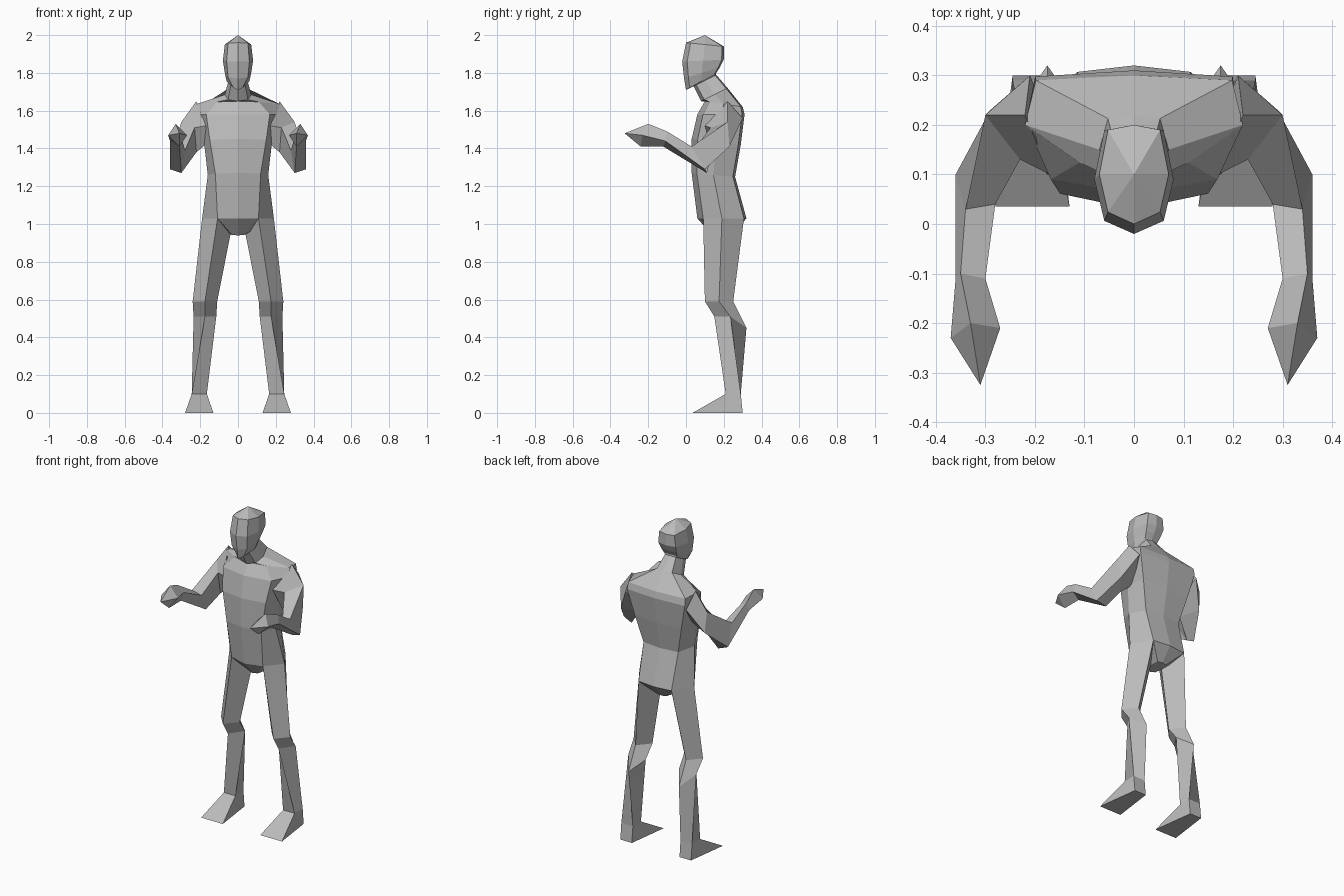
import bpy
import bmesh
from mathutils import Vector

default_cube = bpy.data.objects.get("Cube")
if default_cube:
    bpy.data.objects.remove(default_cube, do_unlink=True)


def make_material(name, colour):
    material = bpy.data.materials.new(name)
    material.use_nodes = True
    material.diffuse_color = colour
    shader = material.node_tree.nodes["Principled BSDF"]
    shader.inputs["Base Color"].default_value = colour
    return material


grey = make_material("plain grey", (0.5, 0.5, 0.5, 1))


def loft(name, rings):
    """Skin a closed flat-shaded shell over rings; a one-point ring is a tip."""
    mesh = bpy.data.meshes.new(name)
    bm = bmesh.new()
    loops = [[bm.verts.new(point) for point in ring] for ring in rings]
    for lower, upper in zip(loops, loops[1:]):
        count = len(lower)
        for i in range(count):
            j = (i + 1) % count
            if len(upper) == 1:
                bm.faces.new((lower[i], lower[j], upper[0]))
            else:
                bm.faces.new((lower[i], lower[j], upper[j], upper[i]))
    for end in (loops[0], loops[-1]):
        if len(end) > 2:
            bm.faces.new(end)
    bmesh.ops.recalc_face_normals(bm, faces=bm.faces)
    bm.to_mesh(mesh)
    bm.free()
    mesh.materials.append(grey)
    part = bpy.data.objects.new(name, mesh)
    bpy.context.scene.collection.objects.link(part)


def mirrored(point):
    return Vector((-point.x, point.y, point.z))


def pair(name, rings):
    """Make the left part and its mirrored right twin."""
    loft("left_" + name, rings)
    loft("right_" + name, [[mirrored(point) for point in ring] for ring in rings])


def body_section(front, back, width, front_panel=0.75, back_panel=0.75):
    """Eight-sided ring between front and back (y, z) points of the profile."""
    start, end = Vector((0, *front)), Vector((0, *back))
    across = Vector((width, 0, 0))
    half = [
        start,
        start.lerp(end, 0.12) + across * front_panel,
        start.lerp(end, 0.5) + across,
        start.lerp(end, 0.95) + across * back_panel,
        end,
    ]
    return half + [mirrored(point) for point in reversed(half[1:-1])]


def limb_section(centre, across, up):
    """Four-sided ring spanned by two half diagonals."""
    centre, across, up = Vector(centre), Vector(across), Vector(up)
    return [centre + up, centre - across, centre - up, centre + across]


def leg_section(x, z, front, back, width, drop=0):
    """Diamond ring whose back corner sits lower by drop."""
    middle = (front + back) / 2
    return [
        Vector((x, front, z)),
        Vector((x + width, middle, z)),
        Vector((x, back, z - drop)),
        Vector((x - width, middle, z)),
    ]


def foot_section(x, z, front, back, front_width, back_width):
    """Four-sided ring with separate toe and heel widths."""
    return [
        Vector((x - front_width, front, z)),
        Vector((x + front_width, front, z)),
        Vector((x + back_width, back, z)),
        Vector((x - back_width, back, z)),
    ]


# Rings shared between neighbouring parts
crotch = body_section((0.14, 0.94), (0.25, 0.95), 0.04)
hips = body_section((0.06, 1.03), (0.32, 1.03), 0.19, front_panel=0.57, back_panel=0.6)
neck_base = body_section((0.08, 1.65), (0.22, 1.72), 0.07)
ankle = foot_section(0.205, 0.1, 0.21, 0.29, 0.04, 0.04)

# Torso from crotch to collar
loft("torso", [
    crotch,
    hips,
    body_section((0.03, 1.27), (0.26, 1.25), 0.16),
    body_section((0.03, 1.45), (0.29, 1.42), 0.18, front_panel=0.83, back_panel=0.9),
    body_section((0.06, 1.58), (0.31, 1.58), 0.21, front_panel=0.8, back_panel=0.95),
    body_section((0.1, 1.65), (0.3, 1.62), 0.22, front_panel=0.5, back_panel=0.9),
    neck_base,
])

# Neck and faceted head
loft("head", [
    neck_base,
    body_section((0.04, 1.73), (0.16, 1.79), 0.05),
    body_section((0, 1.71), (0.16, 1.8), 0.06, front_panel=0.4),
    body_section((-0.01, 1.77), (0.18, 1.83), 0.07),
    body_section((-0.02, 1.86), (0.2, 1.87), 0.08),
    body_section((0, 1.96), (0.2, 1.94), 0.07),
    [Vector((0, 0.1, 2))],
])

# Arms: shoulder, upper arm, elbow, wrist, palm, fingertip
pair("arm", [
    limb_section((0.19, 0.2, 1.54), (0.02, 0.1, 0.02), (0.03, 0.02, 0.11)),
    limb_section((0.26, 0.18, 1.46), (0.03, 0.05, -0.05), (0.04, 0.04, 0.08)),
    limb_section((0.32, 0.07, 1.34), (0.04, 0.03, -0.05), (0.02, -0.04, 0.07)),
    limb_section((0.33, -0.11, 1.45), (0.03, 0, -0.01), (0.02, 0.01, 0.04)),
    limb_section((0.32, -0.22, 1.47), (0.05, -0.01, 0), (0.01, 0.02, 0.06)),
    [Vector((0.31, -0.325, 1.48))],
])

# Legs: hip, knee, calf, ankle
pair("leg", [
    hips[1:4] + crotch[2:3],
    leg_section(0.175, 0.59, 0.1, 0.25, 0.065),
    leg_section(0.175, 0.51, 0.15, 0.32, 0.06, drop=0.06),
    ankle[1:] + ankle[:1],
])

# Wedge feet
pair("foot", [ankle, foot_section(0.205, 0, 0.035, 0.3, 0.075, 0.04)])
